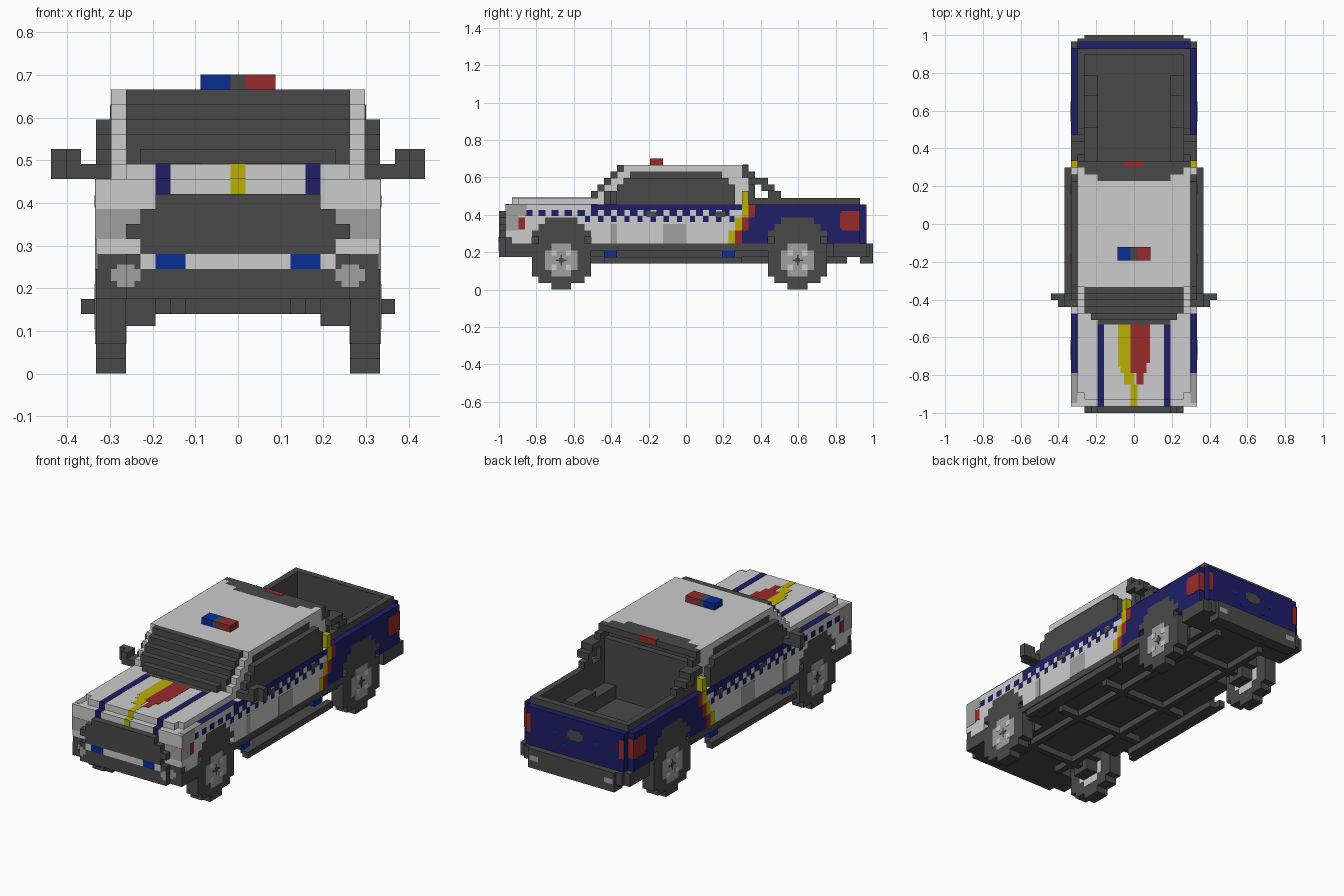
import bpy, bmesh
from mathutils import Matrix, Vector

cube = bpy.data.objects.get("Cube")
if cube:
    bpy.data.objects.remove(cube, do_unlink=True)

V = 2 / 57      # block size; y counts from the nose, z from the ground
E = 0.04        # paint plate thickness in blocks


def material(name, rgb):
    lin = [(c / 255 / 12.92) if c < 11 else ((c / 255 + 0.055) / 1.055) ** 2.4 for c in rgb]
    m = bpy.data.materials.new(name)
    m.use_nodes = True
    m.diffuse_color = (*lin, 1)
    m.node_tree.nodes["Principled BSDF"].inputs["Base Color"].default_value = (*lin, 1)
    return m


WHITE = material("white paint", (204, 204, 204))
GREY = material("light grey", (160, 160, 160))
DARK = material("dark grey", (73, 73, 73))
NAVY = material("navy", (30, 30, 103))
BLUE = material("bright blue", (8, 46, 148))
RED = material("red", (152, 43, 43))
YELLOW = material("yellow", (184, 176, 5))


def part(name, mat, boxes, mirror=False):
    """One object from boxes (x0, x1, y0, y1, z0, z1) in blocks."""
    bm = bmesh.new()
    for x0, x1, y0, y1, z0, z1 in boxes:
        for a, b in ([(x0, x1), (-x1, -x0)] if mirror else [(x0, x1)]):
            mid = Vector(((a + b) / 2, (y0 + y1) / 2 - 28.5, (z0 + z1) / 2)) * V
            size = Matrix.Diagonal((*(Vector((b - a, y1 - y0, z1 - z0)) * V), 1))
            bmesh.ops.create_cube(bm, size=1, matrix=Matrix.Translation(mid) @ size)
    me = bpy.data.meshes.new(name)
    bm.to_mesh(me)
    bm.free()
    me.materials.append(mat)
    ob = bpy.data.objects.new(name, me)
    bpy.context.collection.objects.link(ob)
    return ob


def side(y0, y1, z0, z1, x=9.5):
    """Paint plate on a body side."""
    return (x, x + E, y0, y1, z0, z1)


# Underbody
part("chassis", DARK, [(-5.5, 5.5, 5, 55, 5, 8), (-8.5, 8.5, 14, 41, 5, 7),
                       (-5.5, 5.5, 5, 14, 8, 11)])
part("chassis_rails", DARK, [(3.5, 4.5, 6, 53, 4, 5)], True)
part("cross_members", DARK, [(-7.5, 7.5, y, y + 1, 4, 5) for y in (9, 20, 30, 45)])
part("running_board", DARK, [(9.5, 10.5, 16, 37, 4, 5), (8.5, 9.5, 17, 36, 4, 5),
                             (8.5, 9.5, 14, 41, 6, 7)], True)
part("board_bracket", BLUE, [(8.5, 9.4, y, y + 2, 5, 6) for y in (16, 34)], True)

# Nose
part("front_bumper", DARK, [(-7.5, 7.5, 0, 1, 5, 7), (6.5, 7.5, 0, 1, 7, 8), (-7.5, -6.5, 0, 1, 7, 8),
                            (-9.5, 9.5, 1, 5, 5, 7), (-9.4, 9.4, 1, 2, 7, 8)])
part("grille", DARK, [(-w, w, 0, 1, z, z + 1) for w, z in ((6.5, 8), (7.5, 9), (6.5, 10), (5.5, 11))])
part("bumper_bar", WHITE, [(-6.5, 6.5, 0, 1, 7, 8)])
part("front_beacons", BLUE, [(3.5, 5.5, -E, 0, 7, 8)], True)
part("fog_lamp", GREY, [(7.5, 8.5, 1 - E, 1, 6.2, 7), (7.5, 8.1, 1 - E, 1, 5.8, 7.3),
                        (6.5, 7.5, -E, 0, 6.2, 7), (6.9, 7.5, -E, 0, 5.8, 7.3)], True)
part("nose_panel", WHITE, [(-9.5, 9.5, 1, 5, 8, 13), (-9.5, 9.5, 2, 5, 7, 8)])
part("headlight", GREY, [(6.5, 9.5, 1 - E, 1, 9, 11), side(1, 3, 9, 13), side(3, 4.2, 11.3, 13),
                         (8.5, 9.5, 1.5, 6, 13, 13 + E)], True)
part("front_marker", RED, [side(3, 4, 9.2, 11)], True)

# Hood and fenders
part("hood", WHITE, [(-7.5, 7.5, 2, 3, 13, 14), (-8.5, 8.5, 3, 14, 13, 14)])
part("front_fender", WHITE, [(-9.5, 9.5, 5, 14, 11, 13)])
part("front_fender_corner", WHITE, [(5.5, 9.5, 5, 6, 9, 10), (5.5, 9.5, 13, 14, 9, 10),
                                    (5.5, 9.5, 5, 7, 10, 11), (5.5, 9.5, 12, 14, 10, 11)], True)
part("cowl", DARK, [(-5.5, 5.5, 13.3, 14, 14, 14 + E)])
part("hood_stripe", NAVY, [(4.5, 5.5, 2, 13.3, 14, 14 + E), (4.5, 5.5, 2 - E, 2, 13, 14),
                           (4.5, 5.5, 1, 2, 13, 13 + E), (4.5, 5.5, 1 - E, 1, 12, 13)], True)
part("fender_top_stripe", NAVY, [(8.5, 9.5, 6, 15, 13, 13 + E)], True)
part("hood_flame_yellow", YELLOW, [
    (-2.4, -0.5, 7, 13.3, 14, 14 + E), (-2.0, -0.5, 6, 7, 14, 14 + E), (-1.5, 0, 4.3, 6, 14, 14 + E),
    (-0.5, 0.5, 2, 4.3, 14, 14 + E), (-0.5, 0.5, 2 - E, 2, 13, 14),
    (-0.5, 0.5, 1, 2, 13, 13 + E), (-0.5, 0.5, 1 - E, 1, 12, 13)])
part("hood_flame_red", RED, [(-0.5, 2.4, 7.5, 13.3, 14, 14 + E), (-0.5, 1.9, 6, 7.5, 14, 14 + E),
                             (0.4, 1.4, 4.3, 6, 14, 14 + E)])

# Cab: stepped glass core, white sides and roof
part("cab_lower", WHITE, [(-9.5, 9.5, 14, 37, 7, 13), (-8.5, 8.5, 14, 37, 13, 14)])
part("cab_rear_corner", WHITE, [(8.5, 9.5, 37, 38, 7, 13)], True)
part("cab_rear_wall", DARK, [(-8.5, 8.5, 37, 38, 7, 14)])
part("windshield_and_rear_glass", DARK,
     [(-6.5, 6.5, 14, 15, 14, 15)]
     + [(-7.5, 7.5, max(k, 15), 38 if k < 17 else 37, k, k + 1) for k in range(14, 18)]
     + [(-7.5, 7.5, 18, 19, 18, 19), (-7.5, 7.5, 36, 38, 18, 19), (-5.5, 5.5, 35, 36, 18, 19)])
part("cab_pillar", WHITE, [(7.5, 8.5, k + 1, 37 if k > 16 else 38, k, k + 1) for k in range(14, 19)]
     + [(5.5, 7.5, 35, 36, 18, 19)], True)
part("roof", WHITE, [(-7.5, 7.5, 19, 35, 18, 19)])
part("side_window", DARK, [(8.5, 9.5, a, b, z, z + 1) for z, a, b in
                           ((13, 16, 36), (14, 17, 36), (15, 18, 36), (16, 19, 35))]
     + [side(20, 34, 17, 18, 8.5)], True)
part("high_brake_light", RED, [(-1.5, 1.5, 37.2, 38 + E, 18.2, 19 + E)])
part("mirror", DARK, [(9.5, 10.5, 16, 18, 13, 14), (10.5, 11.5, 16, 18, 13, 15),
                      (11.5, 12.5, 17, 18, 13, 15)], True)
part("light_bar_blue", BLUE, [(-2.5, -0.5, 23, 25, 19, 20)])
part("light_bar_centre", DARK, [(-0.5, 0.5, 23, 25, 19, 20)])
part("light_bar_red", RED, [(0.5, 2.5, 23, 25, 19, 20)])

# Side livery: band, checks, diagonal stripes
part("side_band", NAVY, [side(14, 37, 12.1, 13)], True)
part("side_checks", NAVY, [side(y, y + 1.1, 11.2, 12.1) for y in range(4, 36, 2)]
     + [side(y + 1.1, y + 1.9, 10.3, 11.2) for y in range(12, 36, 2)], True)
part("door_handle", DARK, [side(y, y + 1.5, 11.1, 11.9, 9.5 + E) for y in (22.5, 33)], True)
part("door_shade", GREY, [side(25, 28.5, 7, 10), side(17, 18, 7, 10)], True)
part("side_stripe_yellow", YELLOW, [side(37, 38, 11, 13), side(36, 37, 9, 11), side(35, 36, 7, 9),
                                    (8.5, 9.5, 37, 38, 13, 15)], True)
part("side_stripe_red", RED, [side(38, 39, 11, 13), side(37, 38, 9, 11), side(36, 37, 7, 9)], True)
part("side_stripe_navy", NAVY, [side(37, 38, 7, 9)], True)

# Sport bar behind the cab
part("sport_bar", DARK, [(7.5, 8.5, 37, 38, 17, 19), (7.5, 8.5, 38, 39, 14, 18), (7.5, 9.5, 38, 41, 16, 17),
                         (7.5, 9.5, 40, 42, 15, 16), (7.5, 8.5, 41, 43, 14, 15)], True)

# Load bed
part("bed_side", NAVY, [(8.5, 9.5, 38, 55, 11, 13), (8.5, 9.5, 38, 41, 7, 11), (8.5, 9.5, 50, 55, 7, 11),
                        (8.5, 9.5, 41, 43, 10, 11), (8.5, 9.5, 48, 50, 10, 11),
                        (8.5, 9.5, 41, 42, 9, 10), (8.5, 9.5, 49, 50, 9, 10)], True)
part("bed_inner_wall", DARK, [(7.5, 8.5, 38, 55, 8, 14), (5.5, 7.5, 38, 51, 8, 10)], True)
part("bed_floor", DARK, [(-7.5, 7.5, 38, 55, 7, 8), (-7.5, 7.5, 54, 55, 8, 14)])
part("tailgate", NAVY, [(-8.5, 8.5, 55, 56, 7, 13)])
part("tailgate_handle", DARK, [(-1.3, 1.3, 56, 56 + E, 10, 11), (-0.9, 0.9, 56, 56 + E, 9.7, 11.3)])
part("tailgate_dots", BLUE, [(3.2, 3.8, 56, 56 + E, 10, 10.5), (1.8, 2.2, 56, 56 + E, 8.4, 8.8)], True)
part("tail_light", RED, [side(52, 54.7, 9.3, 11.7), side(52.3, 55, 9, 12),
                         (8.5, 9.5, 55, 55 + E, 9, 12), (7.7, 8.5, 56, 56 + E, 9, 12)], True)
part("rear_bumper", DARK, [(-7.5, 7.5, 55, 57, 4, 7), (-8.5, 8.5, 55, 56.5, 5, 7), (-9.5, 9.5, 51, 56, 5, 7)])
part("rear_reflector", GREY, [(5.7, 7.2, 57, 57 + E / 2, 5.2, 6)], True)

# Wheels and arches
for label, y in (("front", 9.5), ("rear", 45.5)):
    part(label + "_arch", DARK, [(5.5, 9.5, y - w, y + w, z, z + 1)
                                 for z, w in ((8, 4.5), (9, 3.5), (10, 2.5))], True)
    part(label + "_tyre", DARK, [(7.5, 9.5, y - 1.5, y + 1.5, 0, 1), (7.5, 9.5, y - 3.5, y + 3.5, 1, 8),
                                 (7.5, 9.5, y - 4.5, y + 4.5, 2, 7)], True)
    disc = ((2.5, 1.5), (1.5, 2.5))
    part(label + "_rim", GREY, [side(y - w, y + w, 4.5 - h, 4.5 + h) for w, h in disc], True)
    part(label + "_rim_inside", WHITE, [(7.5 - E, 7.5, y - w, y + w, 4.5 - h, 4.5 + h) for w, h in disc], True)
    part(label + "_hub_carrier", DARK, [(5.5, 7.45, y - 2.5, y + 2.5, 5, 8),
                                        (5.5, 7.45, y - 1.5, y + 1.5, 3.2, 5)], True)
    part(label + "_rim_highlights", WHITE, [side(y + i - 0.4, y + i + 0.4, 4.1 + j, 4.9 + j, 9.5 + E)
                                            for i in (-1.1, 1.1) for j in (-1.1, 1.1)], True)
    part(label + "_hub", DARK, [side(y - w, y + w, 4.5 - h, 4.5 + h, 9.5 + E)
                                for w, h in ((0.8, 0.12), (0.12, 0.8), (0.35, 0.35))], True)
